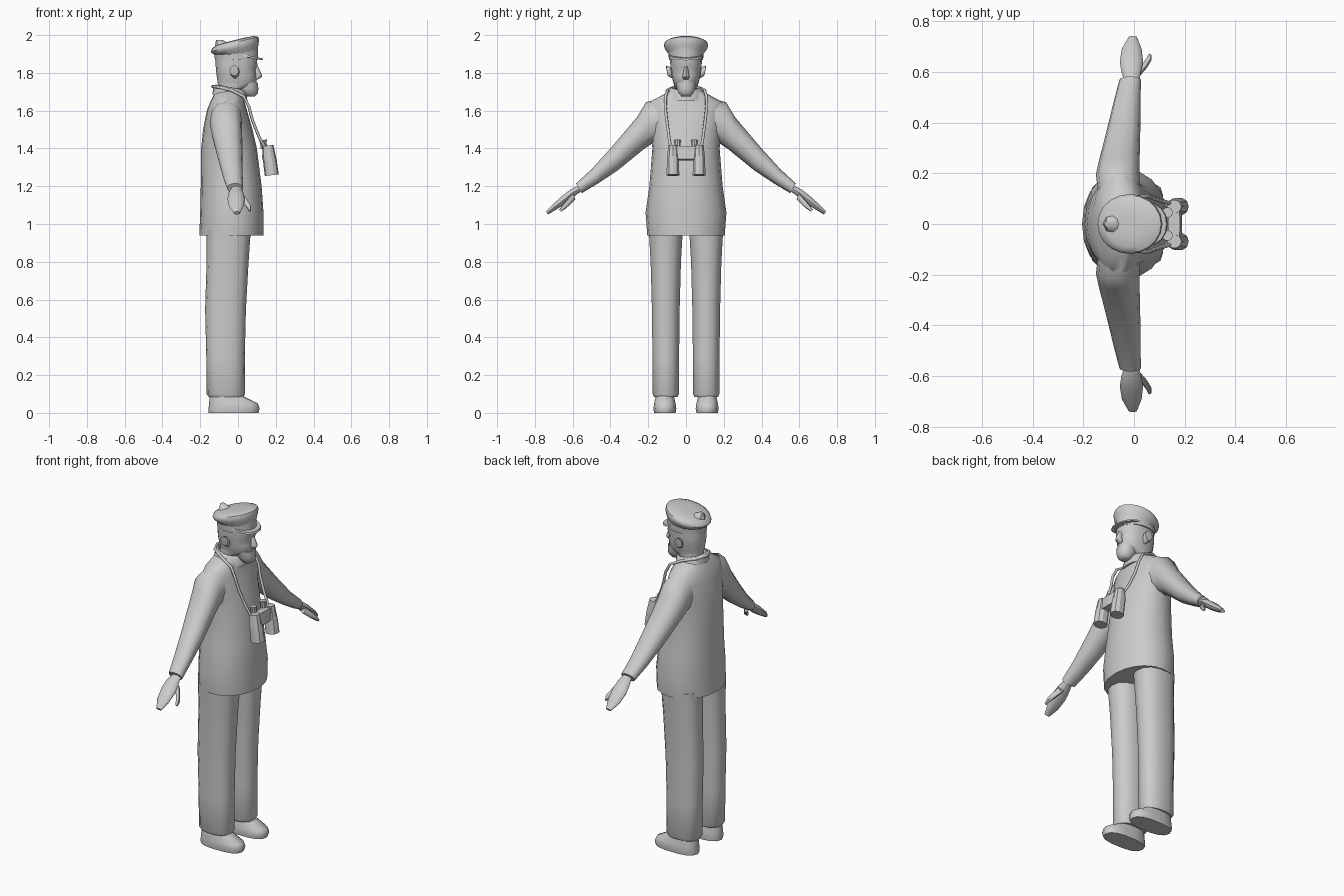
import bpy, bmesh, math
from mathutils import Vector

grey = bpy.data.materials.new("light grey")
grey.diffuse_color = (0.6, 0.6, 0.6, 1)


def finish(ob, mirror=False, angle=45):
    ob.data.materials.append(grey)
    bpy.ops.object.select_all(action='DESELECT')
    ob.select_set(True)
    bpy.context.view_layer.objects.active = ob
    if ob.type == 'MESH':
        bpy.ops.object.shade_smooth_by_angle(angle=math.radians(angle))
        if mirror:
            m = ob.modifiers.new("mirror", 'MIRROR')
            m.use_axis = (False, True, False)
            m.use_clip = False
            m.use_mirror_merge = False
    return ob


def power(v, p):
    return math.copysign(abs(v) ** (2 / p), v)


def loft(name, sections, n=14, p=2.2, mirror=False, move=None, angle=45):
    """Sections are (ya, za, yb, zb, x0, x1): rings spanning a to b and x0 to x1."""
    bm = bmesh.new()
    rings = []
    for ya, za, yb, zb, x0, x1 in sections:
        ring = []
        for i in range(n):
            t = 2 * math.pi * i / n
            c, s = power(math.cos(t), p), power(math.sin(t), p)
            co = Vector(((x0 + x1) / 2 + c * (x1 - x0) / 2,
                         (ya + yb) / 2 + s * (yb - ya) / 2,
                         (za + zb) / 2 + s * (zb - za) / 2))
            if move:
                co = Vector(move(*co))
            ring.append(bm.verts.new(co))
        rings.append(ring)
    for a, b in zip(rings, rings[1:]):
        for i in range(n):
            j = (i + 1) % n
            bm.faces.new((a[i], a[j], b[j], b[i]))
    bm.faces.new(rings[0])
    bm.faces.new(rings[-1])
    bmesh.ops.recalc_face_normals(bm, faces=bm.faces)
    me = bpy.data.meshes.new(name)
    bm.to_mesh(me)
    bm.free()
    ob = bpy.data.objects.new(name, me)
    bpy.context.collection.objects.link(ob)
    return finish(ob, mirror, angle)


def level(rows, y=0):
    """Horizontal rings from (z, x0, x1, half width)."""
    return [(y - h, z, y + h, z, x0, x1) for z, x0, x1, h in rows]


# Jacket body
loft("jacket", level([
    (0.94, -.205, .135, .205), (1.06, -.20, .135, .214), (1.2, -.197, .125, .194),
    (1.4, -.195, .10, .178), (1.5, -.185, .077, .188), (1.6, -.165, .048, .205),
    (1.645, -.148, .035, .195), (1.685, -.128, .03, .12), (1.71, -.112, .03, .075)]),
    n=20, p=2.15)
# Turned collar, lower at the front
loft("collar", level([
    (1.66, -.135, .05, .10), (1.705, -.130, .045, .088), (1.715, -.118, .035, .075),
    (1.69, -.11, .03, .065)]), n=16, p=2, move=lambda x, y, z: (x, y, z - 0.2 * x))

# Sleeves
loft("sleeve", [
    (.11, 1.67, .10, 1.44, -.14, .025), (.212, 1.645, .18, 1.425, -.15, .022),
    (.26, 1.565, .225, 1.395, -.14, .022), (.40, 1.40, .36, 1.285, -.105, .025),
    (.50, 1.29, .465, 1.215, -.08, .025), (.582, 1.215, .552, 1.163, -.058, .028)],
    n=12, mirror=True)
# Hands with thumbs
loft("hand", [
    (.565, 1.205, .55, 1.175, -.035, .018), (.61, 1.185, .592, 1.145, -.05, .028),
    (.65, 1.155, .63, 1.112, -.056, .036), (.70, 1.11, .682, 1.078, -.048, .03),
    (.742, 1.066, .73, 1.05, -.022, .012)], n=10, mirror=True)
loft("thumb", [
    (.60, 1.165, .585, 1.13, .0, .03), (.625, 1.135, .61, 1.105, .022, .052),
    (.655, 1.10, .64, 1.08, .045, .07), (.672, 1.075, .662, 1.065, .056, .068)],
    n=8, mirror=True)

# Trouser legs
loft("trouser_leg", level([
    (.085, -.155, .03, .064), (.10, -.166, .037, .071), (.30, -.168, .036, .072),
    (.55, -.174, .042, .075), (.80, -.166, .056, .082), (.97, -.166, .068, .092)],
    y=.107), n=14, p=2.4, mirror=True)
# Shoes
loft("shoe", level([
    (0, -.155, .108, .058), (.022, -.156, .115, .062), (.05, -.153, .105, .058),
    (.085, -.15, .035, .05), (.12, -.14, .01, .045)], y=.112), n=14, p=2.6, mirror=True)

# Head and neck
loft("head", level([
    (1.64, -.11, .02, .06), (1.715, -.105, .03, .062), (1.725, -.105, .07, .06),
    (1.75, -.108, .098, .068), (1.79, -.114, .098, .077), (1.82, -.117, .094, .081),
    (1.835, -.118, .103, .083), (1.90, -.118, .098, .085)]), n=16, p=2.3)
loft("chin", level([
    (1.675, .045, .088, .025), (1.69, .02, .105, .04), (1.715, .0, .108, .05),
    (1.75, .0, .104, .055)]), n=10, p=2.2)
loft("nose", level([
    (1.765, .085, .105, .014), (1.778, .08, .126, .019), (1.79, .08, .127, .016),
    (1.835, .08, .105, .009)]), n=8, p=2)
loft("ear", [
    (.072, 1.81, .072, 1.77, -.03, .0), (.088, 1.835, .085, 1.775, -.042, .008),
    (.105, 1.84, .098, 1.785, -.045, .004), (.105, 1.825, .10, 1.80, -.035, -.01)],
    n=10, p=2, mirror=True)

# Cap: band, tilted crown, raised dent at the back, visor
loft("cap_band", level([
    (1.868, -.122, .106, .092), (1.93, -.128, .106, .096)]), n=18, p=2)
loft("cap_crown", level([
    (1.895, -.124, .10, .092), (1.925, -.139, .108, .112), (1.945, -.144, .112, .118),
    (1.96, -.138, .107, .113), (1.970, -.115, .085, .092), (1.974, -.06, .03, .045)]),
    n=20, p=2, move=lambda x, y, z: (x, y, z + 0.25 * x * min(1, max(0, (z - 1.89) / .05)) + .004))
loft("cap_peak", level([
    (1.93, -.125, -.02, .052), (1.955, -.12, -.045, .032), (1.975, -.116, -.085, .014)]),
    n=8, p=2)
loft("visor", level([
    (1.893, -.06, .132, .09), (1.903, -.06, .128, .088)]), n=18, p=2.2,
    move=lambda x, y, z: (x, y, z - 0.2 * max(0, x)))

# Binoculars: two barrels, bridge and eyepieces, leaning outward at the bottom
def lean(x, y, z):
    return (x - 0.12 * (z - 1.34), y, z + 0.12 * (x - .165))


loft("binocular_barrel", level([
    (1.258, .132, .206, .035), (1.335, .132, .204, .034), (1.355, .13, .202, .032),
    (1.415, .138, .196, .026)], y=.069), n=10, mirror=True, move=lean, angle=30)
loft("binocular_bridge", level([
    (1.34, .142, .19, .07), (1.41, .142, .19, .066)]), n=12, p=4, move=lean, angle=30)
loft("eyepiece", level([
    (1.40, .128, .162, .017), (1.43, .128, .162, .017), (1.447, .124, .166, .021)],
    y=.045), n=10, p=2, mirror=True, move=lean, angle=30)

# Neck strap running from one barrel round the neck to the other
half = [(.14, .082, 1.41), (.112, .09, 1.46), (.076, .102, 1.55), (.058, .110, 1.62),
        (.03, .108, 1.675), (-.04, .098, 1.71), (-.11, .06, 1.725)]
path = half + [(-.135, 0, 1.728)] + [(x, -y, z) for x, y, z in reversed(half)]
cu = bpy.data.curves.new("neck_strap", 'CURVE')
cu.dimensions = '3D'
cu.bevel_depth = .008
cu.bevel_resolution = 1
sp = cu.splines.new('POLY')
sp.points.add(len(path) - 1)
for pt, co in zip(sp.points, path):
    pt.co = (*co, 1)
strap = bpy.data.objects.new("neck_strap", cu)
bpy.context.collection.objects.link(strap)
finish(strap)
